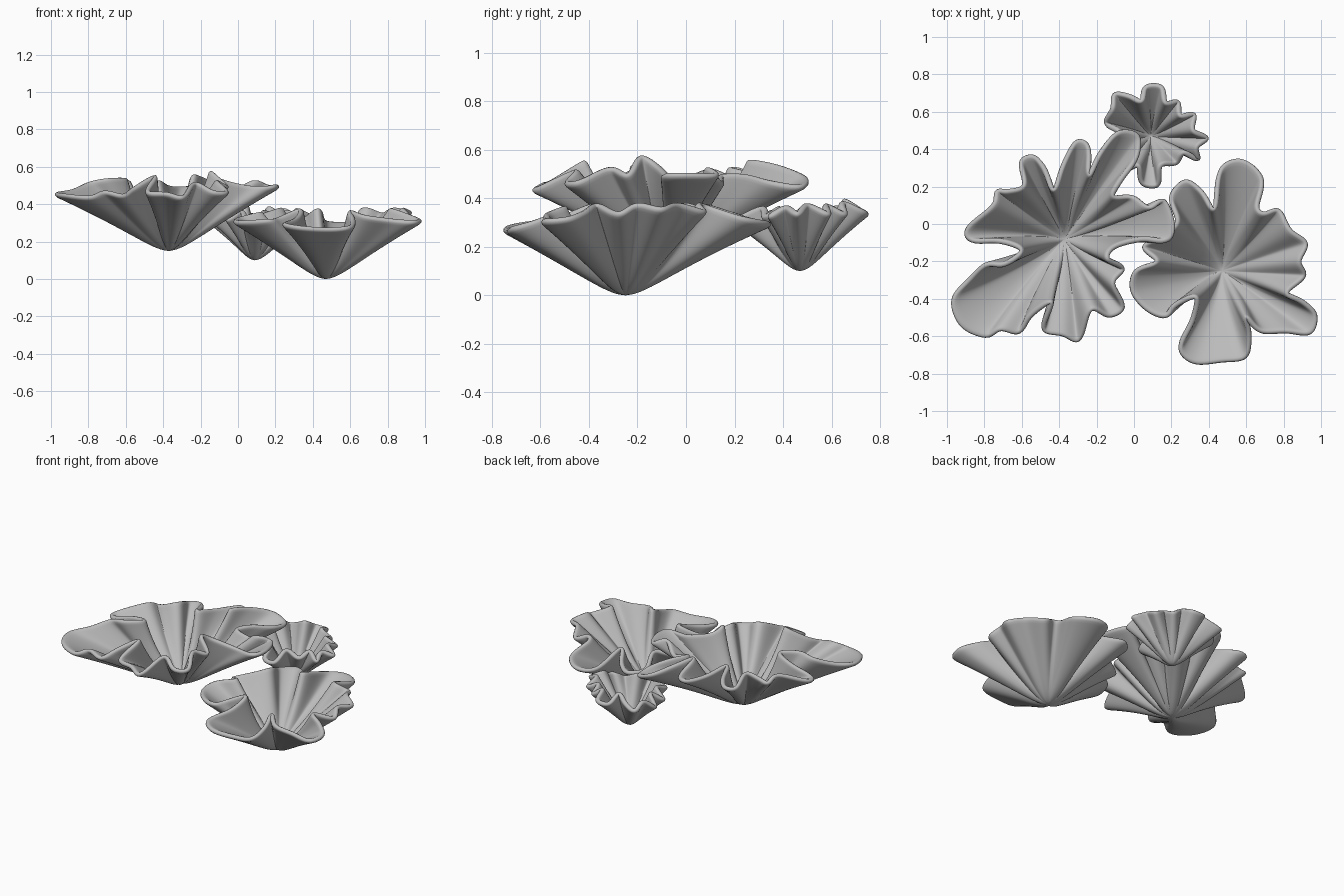
import bpy, bmesh, math
from mathutils import Vector

cube = bpy.data.objects.get("Cube")
if cube:
    bpy.data.objects.remove(cube, do_unlink=True)

THICKNESS = 0.03
RINGS = [0.07, 0.15, 0.24, 0.34, 0.45, 0.56, 0.67, 0.78, 0.88, 0.95, 1.0]


def make_material(name, color):
    mat = bpy.data.materials.new(name)
    mat.use_nodes = True
    mat.diffuse_color = color
    mat.node_tree.nodes["Principled BSDF"].inputs["Base Color"].default_value = color
    return mat


def smooth_loop(points, steps=4):
    """Closed spline through the rim points."""
    loop = []
    count = len(points)
    for i in range(count):
        a, b, c, d = (points[(i + k) % count] for k in (-1, 0, 1, 2))
        for s in range(steps):
            t = s / steps
            loop.append(b + 0.5 * t * ((c - a) + t * ((2 * a - 5 * b + 4 * c - d)
                        + t * (3 * b - a - 3 * c + d))))
    return loop


def average_loop(loop, reach):
    """Rim with the ruffles blurred away, used near the foot of the bowl."""
    count = len(loop)
    return [sum((loop[(i + k) % count] for k in range(-reach, reach + 1)), Vector())
            / (2 * reach + 1) for i in range(count)]


def rise(f, foot=0.16):
    """Bowl profile: rounded foot, then an almost straight flaring wall."""
    return (math.hypot(f, foot) - foot) / (math.hypot(1, foot) - foot)


def ruffled_bowl(name, foot, rim, mat):
    base = Vector(foot) / 100
    base.z += THICKNESS / 2
    loop = smooth_loop([Vector(p) / 100 for p in rim])
    calm = average_loop(loop, len(loop) // 16)
    bm = bmesh.new()
    centre = bm.verts.new(base)
    previous = None
    for f in RINGS:
        ring = []
        for edge, soft in zip(loop, calm):
            span = soft.lerp(edge, min(1, f ** 0.8)) - base
            ring.append(bm.verts.new(base + Vector((span.x * f, span.y * f, span.z * rise(f)))))
        for i in range(len(ring)):
            j = (i + 1) % len(ring)
            if previous:
                bm.faces.new((previous[i], ring[i], ring[j], previous[j]))
            else:
                bm.faces.new((centre, ring[i], ring[j]))
        previous = ring
    mesh = bpy.data.meshes.new(name)
    bm.to_mesh(mesh)
    bm.free()
    mesh.materials.append(mat)
    obj = bpy.data.objects.new(name, mesh)
    bpy.context.collection.objects.link(obj)
    # Shell thickness with a softly rounded lip
    shell = obj.modifiers.new("shell", "SOLIDIFY")
    shell.thickness = THICKNESS
    shell.offset = 0
    obj.modifiers.new("soft_lip", "SUBSURF").levels = 1
    mesh.shade_smooth()
    return obj


grey = make_material("stone_grey", (0.5, 0.5, 0.5, 1))

# Rim points run counterclockwise, in hundredths of a unit
left_rim = [
    (22, 0, 50), (17, 13, 50), (9, 9, 53), (0, 15, 47), (-11, 15, 50),       # long arm, upper edge
    (-6, 25, 50), (2, 36, 47), (3, 48, 45), (-8, 50, 49), (-18, 38, 54),     # back lobe
    (-24, 26, 56), (-24, 42, 50), (-31, 45, 49), (-38, 32, 50), (-43, 18, 53),
    (-48, 30, 50), (-54, 37, 48), (-61, 34, 48), (-59, 21, 53), (-68, 18, 50),
    (-74, 18, 49), (-76, 10, 52), (-90, -2, 47), (-88, -9, 47), (-73, -9, 51),
    (-60, -14, 54), (-70, -22, 54), (-80, -22, 52), (-89, -30, 48), (-98, -41, 46),
    (-93, -55, 45), (-80, -61, 44), (-72, -57, 47), (-62, -59, 45), (-56, -50, 49),
    (-44, -42, 56), (-49, -57, 47), (-38, -60, 46), (-29, -63, 44), (-23, -46, 52),
    (-13, -50, 47), (-5, -45, 47), (-11, -32, 53), (-5, -24, 50), (-14, -19, 58),
    (-10, -12, 54), (6, -8, 50), (19, -9, 50)]

right_rim = [
    (93, -10, 36), (84, -3, 38), (78, 8, 35), (70, 6, 38), (66, 10, 37),
    (69, 25, 32), (58, 35, 30), (46, 30, 31), (43, 8, 38), (36, 18, 33),
    (27, 24, 31), (19, 15, 32), (23, 2, 38), (16, -5, 36), (4, -12, 32),
    (12, -20, 36), (0, -25, 33), (-2, -36, 31), (6, -46, 31), (16, -50, 32),
    (21, -44, 33), (33, -39, 38), (31, -52, 33), (24, -67, 30), (32, -75, 28),
    (47, -74, 27), (60, -72, 28), (62, -60, 32), (60, -50, 37), (68, -58, 34),
    (82, -58, 32), (95, -59, 31), (98, -49, 32), (91, -42, 35), (82, -37, 38),
    (92, -28, 34), (89, -20, 38)]

small_rim = [
    (40, 46, 34), (32, 50, 38), (33, 59, 34), (25, 58, 38), (24, 66, 34),
    (17, 65, 39), (15, 74, 35), (6, 74, 35), (4, 66, 40), (-3, 69, 36),
    (-11, 70, 33), (-12, 62, 37), (-16, 54, 31), (-8, 49, 37), (-14, 42, 31),
    (-5, 38, 36), (-6, 28, 32), (2, 31, 37), (4, 21, 32), (13, 20, 32),
    (14, 31, 37), (23, 32, 33), (27, 38, 37), (35, 34, 33), (34, 41, 37)]

ruffled_bowl("left_bowl", (-37, -8, 15), left_rim, grey)
ruffled_bowl("right_bowl", (47, -25, 0), right_rim, grey)
ruffled_bowl("small_back_bowl", (9, 47, 10), small_rim, grey)
